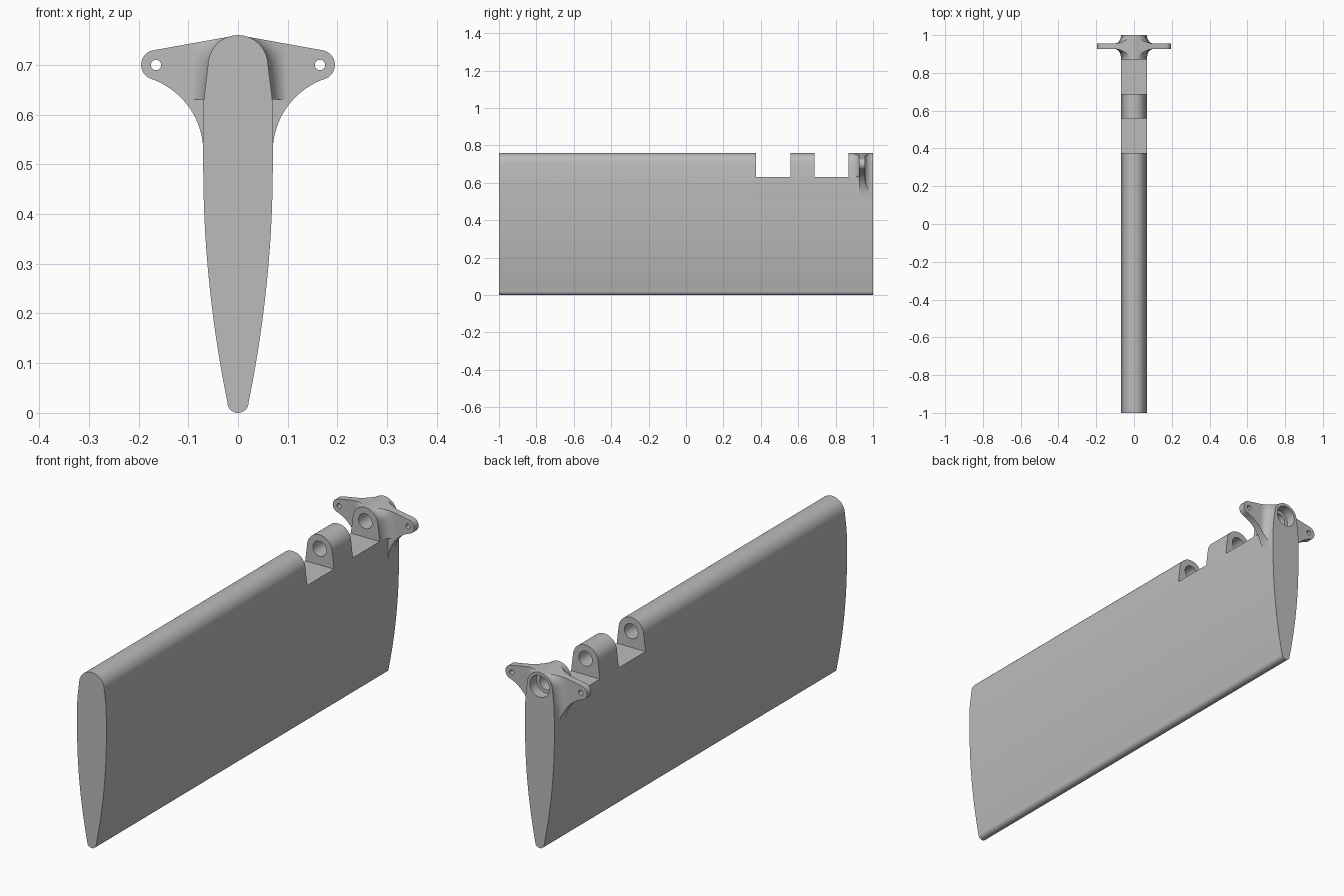
import bpy, bmesh
from math import sin, cos, pi, radians, sqrt

cube = bpy.data.objects.get("Cube")
if cube:
    bpy.data.objects.remove(cube, do_unlink=True)

grey = bpy.data.materials.new("plain_grey")
grey.use_nodes = True
grey.diffuse_color = (0.5, 0.5, 0.5, 1)
grey.node_tree.nodes["Principled BSDF"].inputs["Base Color"].default_value = (0.5, 0.5, 0.5, 1)


def loft(name, sections):
    """Solid through matching closed rings of points."""
    bm = bmesh.new()
    rings = [[bm.verts.new(p) for p in s] for s in sections]
    n = len(rings[0])
    for a, b in zip(rings, rings[1:]):
        for i in range(n):
            j = (i + 1) % n
            bm.faces.new((a[i], a[j], b[j], b[i]))
    bm.faces.new(rings[0][::-1])
    bm.faces.new(rings[-1])
    bmesh.ops.recalc_face_normals(bm, faces=bm.faces)
    mesh = bpy.data.meshes.new(name)
    bm.to_mesh(mesh)
    bm.free()
    mesh.materials.append(grey)
    obj = bpy.data.objects.new(name, mesh)
    bpy.context.collection.objects.link(obj)
    return obj


def prism(name, outline, y0, y1):
    return loft(name, [[(x, y, z) for x, z in outline] for y in (y0, y1)])


def mirrored(half):
    """Close a right-hand half outline whose ends lie on the centre line."""
    return half + [(-x, z) for x, z in half[-2:0:-1]]


def disc(x, z, r, n=40):
    return [(x + r * cos(2 * pi * i / n), z + r * sin(2 * pi * i / n)) for i in range(n)]


def combine(target, tool, operation):
    mod = target.modifiers.new(operation, 'BOOLEAN')
    mod.operation, mod.solver, mod.object = operation, 'EXACT', tool
    bpy.context.view_layer.objects.active = target
    bpy.ops.object.modifier_apply(modifier=mod.name)
    bpy.data.objects.remove(tool, do_unlink=True)


# Blade: rounded trailing edge, bulging flanks, tapered shoulders, round top
half = [(0.021 * sin(t * pi / 16), 0.02 - 0.02 * cos(t * pi / 16)) for t in range(8)]
for i in range(21):
    z = 0.02 + 0.024 * i
    half.append((0.07 - 0.049 * ((0.5 - z) / 0.48) ** 2, z))
half += [(0.07, 0.56), (0.069, 0.63)]
half += [(0.06 * cos(radians(a)), 0.70 + 0.06 * sin(radians(a))) for a in range(6, 90, 6)]
half.append((0, 0.76))
blade = prism("rudder_blade", mirrored(half), -1, 1)

# Control horn outline: straight top, round tips, concave underside
horn = [(0, 0.76)]
horn += [(0.165 + 0.03 * cos(radians(a)), 0.70 + 0.03 * sin(radians(a))) for a in range(80, -66, -10)]
p = [(0.178, 0.673), (0.12, 0.655), (0.072, 0.60), (0.07, 0.53)]
for i in range(1, 17):
    t = i / 16
    w = ((1 - t) ** 3, 3 * t * (1 - t) ** 2, 3 * t * t * (1 - t), t ** 3)
    horn.append(tuple(sum(k * q[c] for k, q in zip(w, p)) for c in (0, 1)))
horn.append((0, 0.53))
horn = mirrored(horn)


def wall(z):
    """Half width of the blade at a height near its top."""
    if z < 0.63:
        return 0.0695
    if z < 0.706:
        return 0.069 - 0.01 * (z - 0.63) / 0.076
    return max(0.004, sqrt(max(0, 0.0036 - (z - 0.70) ** 2)))


def fillet(name, y_outer, y_plate, heights):
    """Concave blend from the blade sides onto one face of the horn."""
    sections = []
    for z in heights:
        base = wall(z) - 0.0004
        side = [(0.1, 0.942)]
        for i in range(12, -1, -1):
            t = i / 12 * pi / 2
            side.append((base + (0.1 - base) * (1 - cos(t)), y_outer + (y_plate - y_outer) * sin(t)))
        ring = side + [(-x, y) for x, y in side[::-1]]
        sections.append([(x, y, z) for x, y in ring])
    solid = loft(name, sections)
    combine(solid, prism("horn_trim", horn, 0.8, 1.1), 'INTERSECT')
    return solid


upper = [0.63, 0.68, 0.706, 0.72, 0.73, 0.74, 0.748, 0.754, 0.758, 0.77]
front_fillet = fillet("front_fillet", 0.875, 0.926, upper)
back_fillet = fillet("back_fillet", 1.0, 0.956, [0.50] + upper)
combine(blade, prism("control_horn", horn, 0.926, 0.956), 'UNION')
combine(blade, front_fillet, 'UNION')
combine(blade, back_fillet, 'UNION')

# Hinge notches
for y0, y1 in ((0.375, 0.558), (0.687, 0.87)):
    notch = [(-0.3, 0.63), (0.3, 0.63), (0.3, 0.9), (-0.3, 0.9)]
    combine(blade, prism("notch_cutter", notch, y0, y1), 'DIFFERENCE')

# Hinge pin bore, wider seat at the back end, and horn holes
combine(blade, prism("bore_cutter", disc(0, 0.70, 0.032), 0.25, 1.1), 'DIFFERENCE')
combine(blade, prism("seat_cutter", disc(0, 0.70, 0.047), 0.955, 1.1), 'DIFFERENCE')
for side in (-1, 1):
    combine(blade, prism("hole_cutter", disc(side * 0.165, 0.70, 0.0105, 24), 0.8, 1.1), 'DIFFERENCE')

bpy.ops.object.select_all(action='DESELECT')
blade.select_set(True)
bpy.context.view_layer.objects.active = blade
bpy.ops.object.shade_smooth_by_angle(angle=radians(25))
